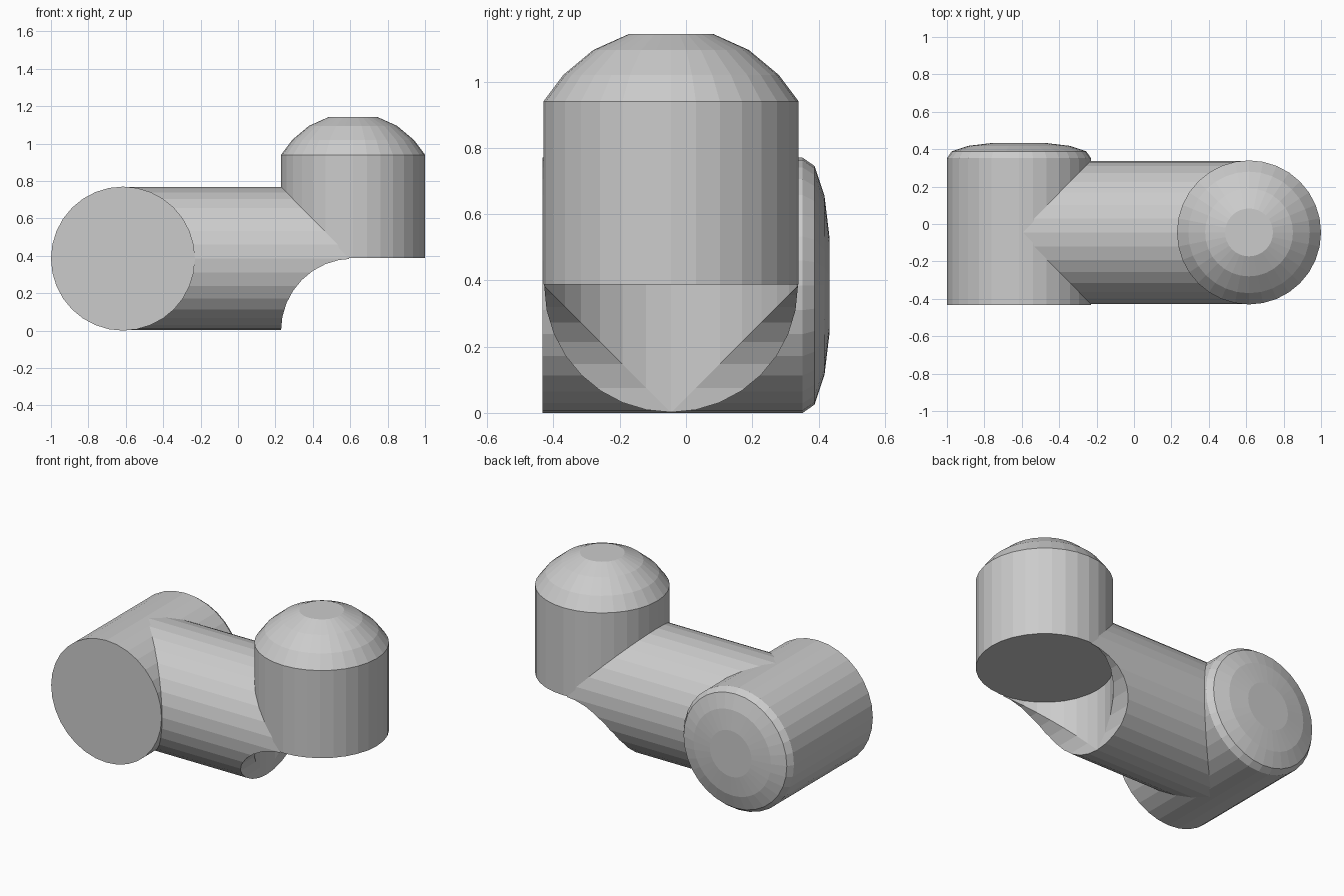
import bpy, bmesh
from math import sin, cos, pi, radians
from mathutils import Euler

if "Cube" in bpy.data.objects:
    bpy.data.objects.remove(bpy.data.objects["Cube"])

SIDES = 32
R = 0.385           # shared pipe radius
Y = -0.045          # centre line of the cross pipe
X = 0.615           # distance of both end pipes from the middle


def lathe(name, profile, location, rotation=(0, 0, 0)):
    """Solid of revolution about local z from (radius, height) points."""
    bm = bmesh.new()
    rings = []
    for r, h in profile:
        rings.append([bm.verts.new((r * cos(2 * pi * i / SIDES),
                                    r * sin(2 * pi * i / SIDES), h))
                      for i in range(SIDES)])
    for a, b in zip(rings, rings[1:]):
        for i in range(SIDES):
            j = (i + 1) % SIDES
            bm.faces.new((a[i], a[j], b[j], b[i]))
    bm.faces.new(rings[0][::-1])
    bm.faces.new(rings[-1])
    rot = Euler([radians(d) for d in rotation]).to_matrix()
    bmesh.ops.rotate(bm, verts=bm.verts, matrix=rot)
    mesh = bpy.data.meshes.new(name)
    bm.to_mesh(mesh)
    bm.free()
    obj = bpy.data.objects.new(name, mesh)
    obj.location = location
    bpy.context.collection.objects.link(obj)
    return obj


ALONG_X = (0, 90, 0)
ALONG_Y = (-90, 0, 0)

# Left pipe: flat front, shallow domed back
lathe("left_pipe",
      [(R, -0.433), (R, 0.352), (0.36, 0.388), (0.27, 0.418), (0.145, 0.433)],
      (-X, 0, R), ALONG_Y)

# Right upright pipe: flat bottom, domed top
lathe("upright_pipe",
      [(R, 0.388), (R, 0.94), (0.325, 1.02), (0.235, 1.095), (0.128, 1.143)],
      (X, Y, 0))

# Cross pipe joining the two
cross = lathe("cross_pipe", [(R - 0.002, -0.6), (R - 0.002, X)],
              (0, Y, R), ALONG_X)

# Hollow under the upright: one vertical and one sideways round cut
cutters = [
    lathe("upright_cutter", [(R, -0.2), (R, 0.392)], (X, Y, 0)),
    lathe("sideways_cutter", [(R, -0.6), (R, 0.6)], (X, Y, 0), ALONG_Y),
]
for cutter in cutters:
    cutter.hide_render = True
    cutter.hide_viewport = True
    cut = cross.modifiers.new(cutter.name, 'BOOLEAN')
    cut.operation = 'DIFFERENCE'
    cut.solver = 'EXACT'
    cut.object = cutter
